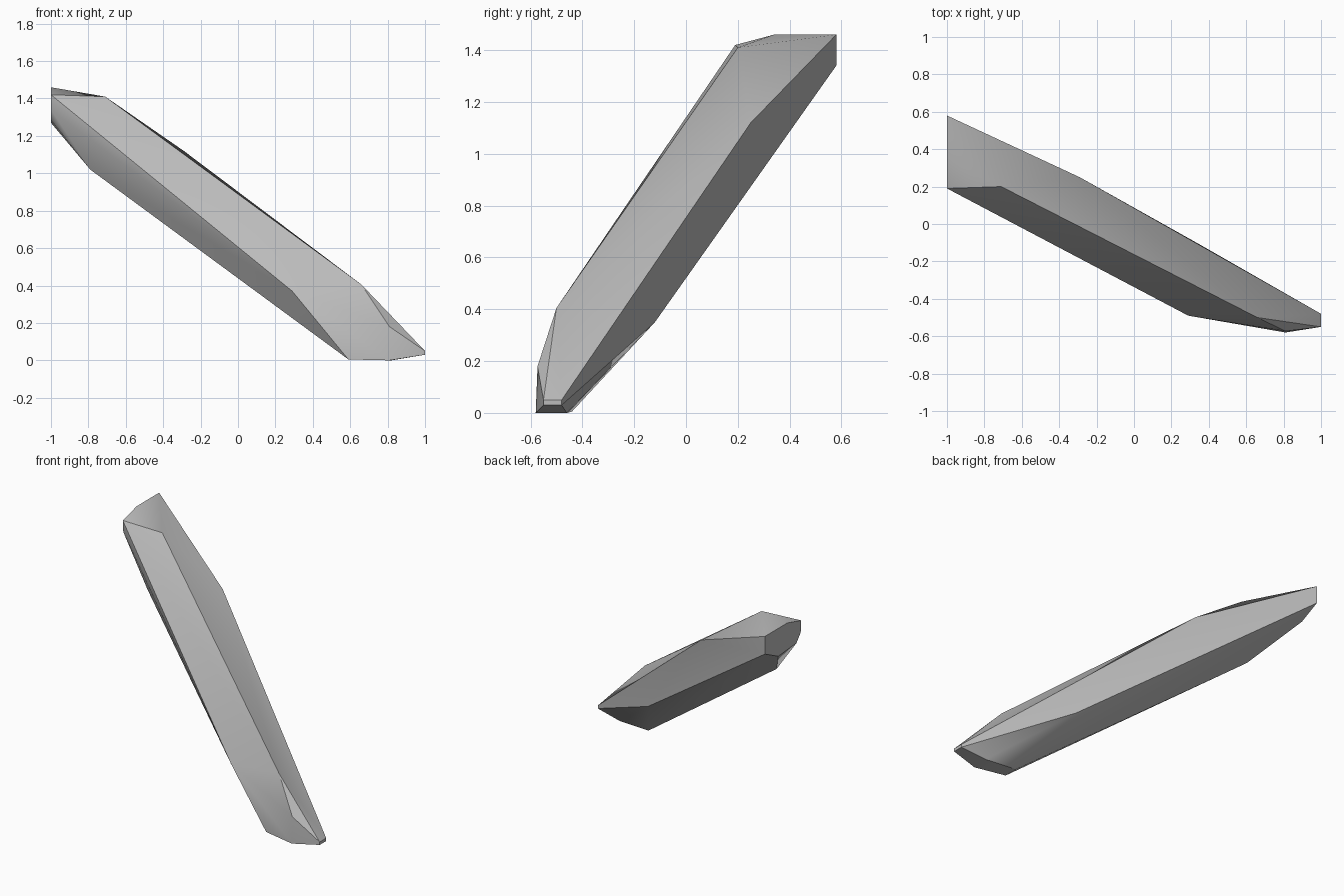
import bpy, bmesh, math

cube = bpy.data.objects.get("Cube")
if cube:
    bpy.data.objects.remove(cube, do_unlink=True)

# Stone colour
stone = bpy.data.materials.new("stone_grey")
stone.use_nodes = True
grey = (0.5, 0.5, 0.5, 1)
stone.diffuse_color = grey
bsdf = next(n for n in stone.node_tree.nodes if n.type == 'BSDF_PRINCIPLED')
bsdf.inputs["Base Color"].default_value = grey

# Flat upper end, as a y, z outline at x = -1
upper_end = [(-1, y, z) for y, z in (
    (0.58, 1.46), (0.34, 1.46), (0.19, 1.42), (0.195, 1.34),
    (0.24, 1.285), (0.436, 1.27), (0.58, 1.34))]
# Corners where the upper end begins to taper: top, back, underside
upper_shoulder = [(-0.71, 0.20, 1.41), (-0.29, 0.25, 1.12), (-0.79, 0.155, 1.02)]
# Corners where the lower end begins to taper: top, front, back, tip bevel
lower_shoulder = [(0.66, -0.50, 0.405), (0.29, -0.49, 0.37),
                  (0.37, -0.12, 0.35), (0.81, -0.573, 0.18)]
# Resting face on the ground
foot = [(0.59, -0.54, 0.005), (0.59, -0.44, 0.005), (0.82, -0.46, 0), (0.81, -0.58, 0)]
# Small square tip at x = 1
tip = [(1, y, z) for y in (-0.55, -0.48) for z in (0.03, 0.05)]

# Wrap the corners in one faceted shard
bm = bmesh.new()
for p in upper_end + upper_shoulder + lower_shoulder + foot + tip:
    bm.verts.new(p)
hull = bmesh.ops.convex_hull(bm, input=bm.verts[:])
loose = [v for v in bm.verts if not v.link_faces]
bmesh.ops.delete(bm, geom=loose, context='VERTS')
bmesh.ops.dissolve_limit(bm, angle_limit=math.radians(2), verts=bm.verts[:], edges=bm.edges[:])
bmesh.ops.recalc_face_normals(bm, faces=bm.faces[:])
mesh = bpy.data.meshes.new("stone_shard")
bm.to_mesh(mesh)
bm.free()
mesh.materials.append(stone)

shard = bpy.data.objects.new("stone_shard", mesh)
bpy.context.collection.objects.link(shard)

# Soft shading across shallow facets, sharp main edges
bpy.ops.object.select_all(action='DESELECT')
shard.select_set(True)
bpy.context.view_layer.objects.active = shard
bpy.ops.object.shade_smooth_by_angle(angle=math.radians(30))
